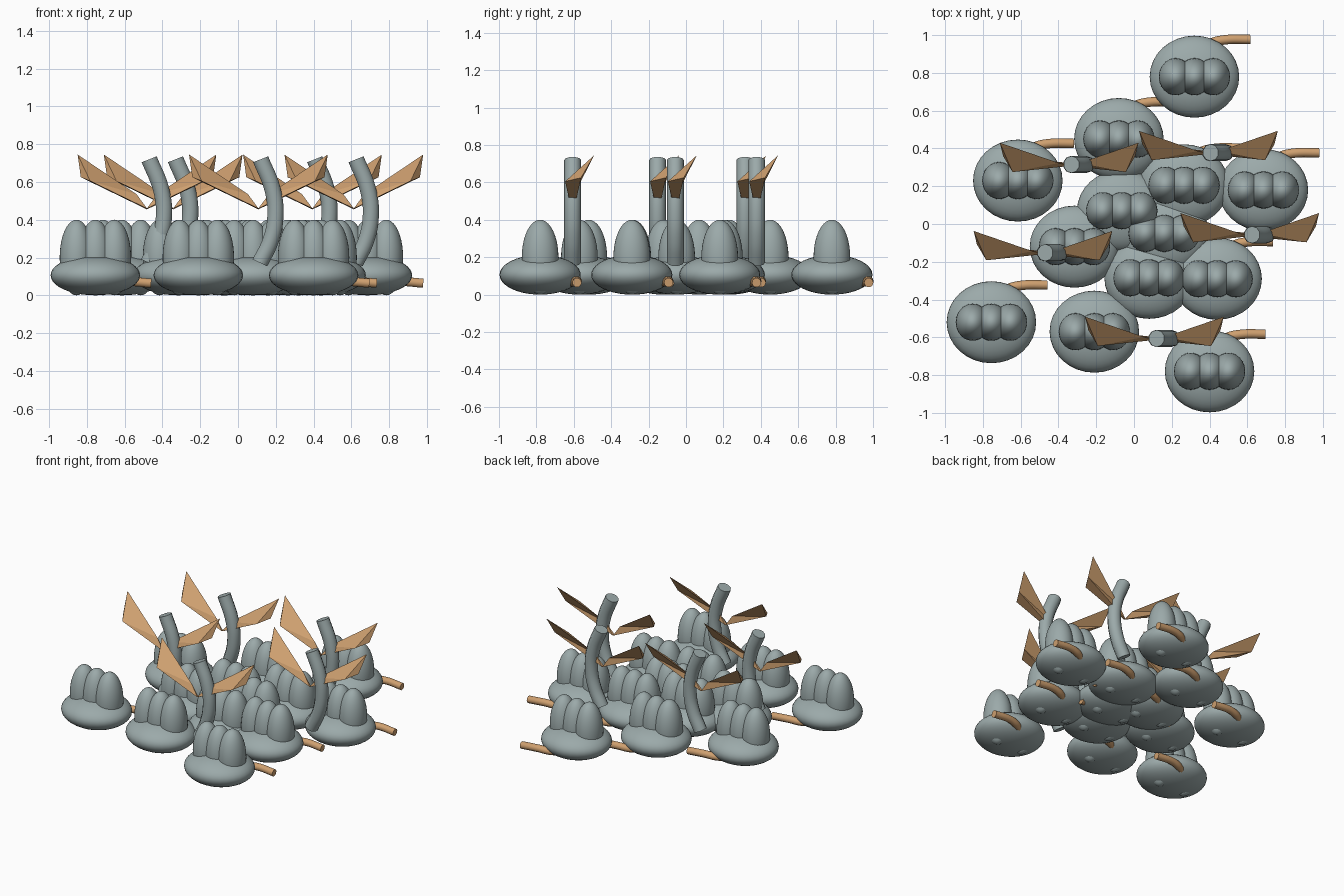
import bpy, bmesh, math
from mathutils import Matrix, Vector

if "Cube" in bpy.data.objects:
    bpy.data.objects.remove(bpy.data.objects["Cube"])


def material(name, rgb):
    m = bpy.data.materials.new(name)
    m.diffuse_color = (*rgb, 1)
    m.use_nodes = True
    m.node_tree.nodes["Principled BSDF"].inputs["Base Color"].default_value = m.diffuse_color
    return m


GREY = material("blue_grey", (0.33, 0.40, 0.40))
TAN = material("tan", (0.62, 0.35, 0.16))


def add_object(name, mesh, mat, angle=None):
    mesh.materials.clear()
    mesh.materials.append(mat)
    ob = bpy.data.objects.new(name, mesh)
    bpy.context.collection.objects.link(ob)
    if angle:
        bpy.ops.object.select_all(action='DESELECT')
        ob.select_set(True)
        bpy.context.view_layer.objects.active = ob
        bpy.ops.object.shade_smooth_by_angle(angle=math.radians(angle))
    return ob


def ellipsoid(name, centre, radii, mat):
    bm = bmesh.new()
    mx = Matrix.Translation(centre) @ Matrix.Diagonal((*radii, 1))
    bmesh.ops.create_uvsphere(bm, u_segments=32, v_segments=20, radius=1, matrix=mx)
    mesh = bpy.data.meshes.new(name)
    bm.to_mesh(mesh)
    bm.free()
    return add_object(name, mesh, mat, 50)


def tube(name, origin, points, radius, mat):
    # smooth round tube through a few path points, with flat ends
    cu = bpy.data.curves.new(name + "_path", 'CURVE')
    cu.dimensions = '3D'
    cu.bevel_depth = radius
    cu.bevel_resolution = 3
    cu.use_fill_caps = True
    cu.resolution_u = 6
    sp = cu.splines.new('BEZIER')
    sp.bezier_points.add(len(points) - 1)
    for bp, p in zip(sp.bezier_points, points):
        bp.co = Vector(origin) + Vector(p)
        bp.handle_left_type = bp.handle_right_type = 'AUTO'
    tmp = bpy.data.objects.new(name + "_path", cu)
    bpy.context.collection.objects.link(tmp)
    bpy.context.view_layer.update()
    mesh = bpy.data.meshes.new_from_object(tmp)
    bpy.data.objects.remove(tmp)
    return add_object(name, mesh, mat, 40)


def wing(name, origin, side):
    # tapered faceted blade: narrow upright root, wide folded tip
    root = [(0.055, 0.008, 0.535), (0.0, 0.008, 0.455), (0.0, -0.008, 0.46)]
    tip = [(0.367, 0.115, 0.745), (0.350, 0.045, 0.625), (0.300, -0.040, 0.605)]
    bm = bmesh.new()
    rings = [[bm.verts.new((origin[0] + side * x, origin[1] + y, z)) for x, y, z in ring]
             for ring in (root, tip)]
    for i in range(3):
        j = (i + 1) % 3
        bm.faces.new((rings[0][i], rings[0][j], rings[1][j], rings[1][i]))
    bm.faces.new(rings[0])
    bm.faces.new(rings[1])
    bmesh.ops.triangulate(bm, faces=bm.faces)
    bmesh.ops.recalc_face_normals(bm, faces=bm.faces)
    mesh = bpy.data.meshes.new(name)
    bm.to_mesh(mesh)
    bm.free()
    add_object(name, mesh, TAN)


# Squat round bodies, each with three tall domes and a curved stub pipe
BODIES = [(0.32, 0.78), (-0.08, 0.45), (-0.615, 0.23), (0.265, 0.205), (0.685, 0.18),
          (-0.065, 0.07), (0.16, -0.05), (-0.315, -0.12), (0.08, -0.285),
          (0.44, -0.29), (-0.755, -0.52), (-0.21, -0.57), (0.40, -0.78)]
PIPE = [(0.03, 0.14, 0.065), (0.09, 0.178, 0.068), (0.16, 0.195, 0.074), (0.295, 0.197, 0.064)]
for x, y in BODIES:
    ellipsoid("body", (x, y, 0.106), (0.237, 0.217, 0.106), GREY)
    for dx in (-0.1, 0, 0.1):
        ellipsoid("dome", (x + dx, y, 0.2), (0.089, 0.098, 0.2), GREY)
    tube("stub_pipe", (x, y, 0), PIPE, 0.025, TAN)

# Bowed necks with a pair of raised wings
FLYERS = [(-0.343, 0.315), (0.394, 0.378), (-0.482, -0.152), (0.613, -0.057), (0.108, -0.606)]
NECK = [(0.008, 0, 0.172), (0.065, 0, 0.29), (0.09, 0, 0.42), (0.075, 0, 0.56), (0.012, 0, 0.72)]
for x, y in FLYERS:
    tube("neck", (x, y, 0), NECK, 0.045, GREY)
    for side in (-1, 1):
        wing("wing", (x, y), side)
